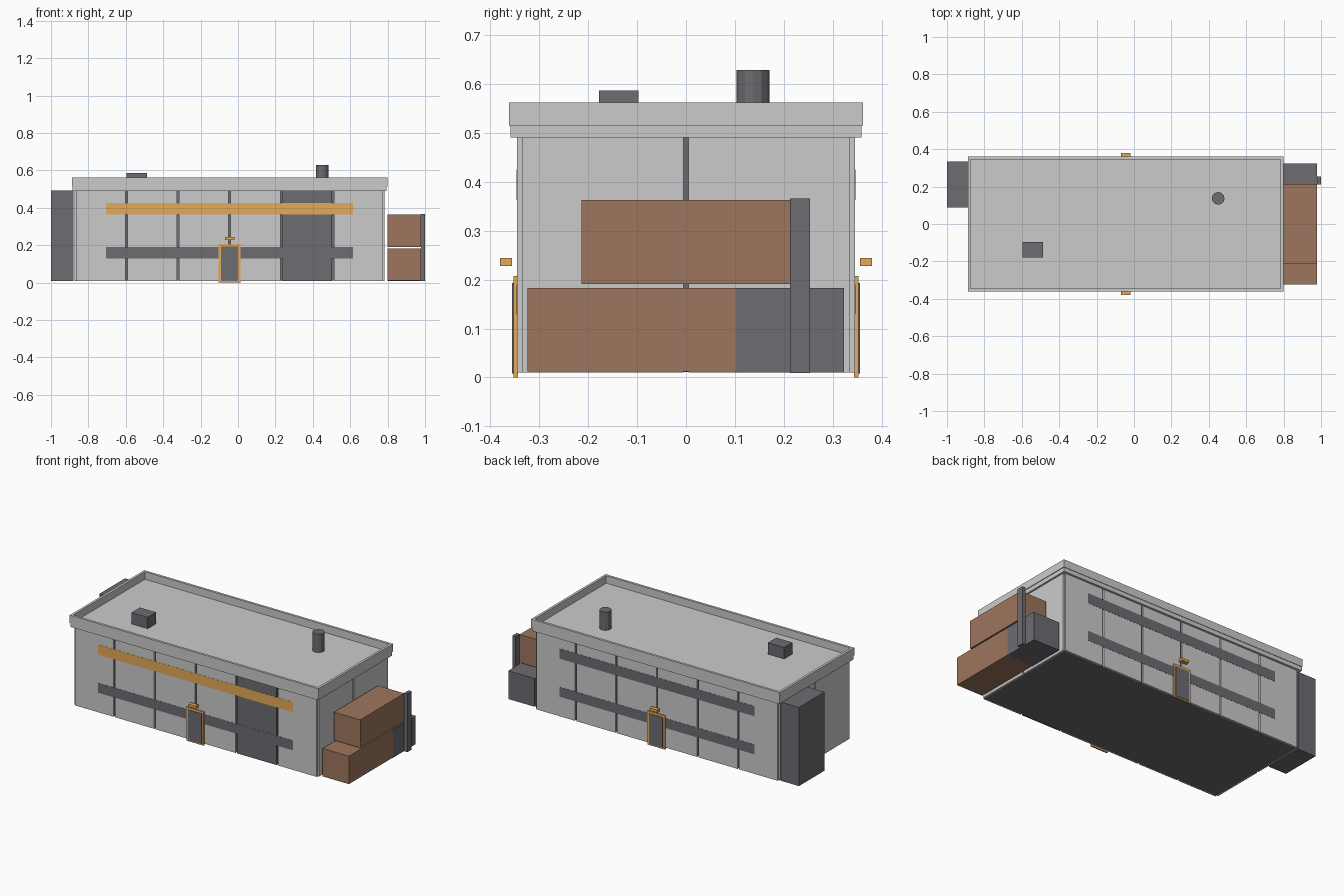
import bpy
import bmesh

if "Cube" in bpy.data.objects:
    bpy.data.objects.remove(bpy.data.objects["Cube"])


def material(name, rgb):
    m = bpy.data.materials.new(name)
    m.diffuse_color = (*rgb, 1)
    m.use_nodes = True
    m.node_tree.nodes["Principled BSDF"].inputs["Base Color"].default_value = m.diffuse_color
    return m


DARK = material("dark_grey", (0.15, 0.15, 0.17))
ORANGE = material("orange", (0.78, 0.40, 0.10))
BROWN = material("brown", (0.34, 0.18, 0.11))


def finish(name, bm, mat):
    bmesh.ops.recalc_face_normals(bm, faces=bm.faces)
    mesh = bpy.data.meshes.new(name)
    bm.to_mesh(mesh)
    bm.free()
    if mat:
        mesh.materials.append(mat)
    ob = bpy.data.objects.new(name, mesh)
    bpy.context.collection.objects.link(ob)
    return ob


def box(name, x, y, z, mat=None):
    """Box from (min, max) ranges on each axis."""
    bm = bmesh.new()
    bmesh.ops.create_cube(bm, size=1)
    for v in bm.verts:
        v.co = [r[0] if c < 0 else r[1] for c, r in zip(v.co, (x, y, z))]
    return finish(name, bm, mat)


def span(side, near, far):
    """Sorted y range on the front (-1) or back (+1) side."""
    return tuple(sorted((side * near, side * far)))


X0, X1, Y = -0.873, 0.783, 0.345     # outer wall faces
Z = (0.01, 0.49)
T, GAP = 0.01, 0.005                 # panel thickness, half seam width
MID = (X0 + X1) / 2

# Dark core that shows through the panel seams
box("wall_core", (X0 + T, X1 - T), (-Y + T, Y - T), (0.011, 0.49), DARK)

# Six wall panels on each long side; one front bay is a dark shutter
bay = (X1 - X0) / 6
for side, label in ((-1, "front"), (1, "back")):
    for i in range(6):
        a = X0 + i * bay + (T if i == 0 else GAP)
        b = X0 + (i + 1) * bay - (T if i == 5 else GAP)
        shutter = side < 0 and i == 4
        box("front_shutter" if shutter else f"{label}_wall_panel_{i + 1}",
            (a, b), span(side, Y - T, Y), Z, DARK if shutter else None)

# Two wall panels on each short side
for x, label in ((X0, "left"), (X1 - T, "right")):
    for i, y in enumerate(((-Y + T, -GAP), (GAP, Y - T))):
        box(f"{label}_wall_panel_{i + 1}", (x, x + T), y, Z)

# Window strips, doors and door lamps on both long sides
DX = -0.045
for side, label in ((-1, "front"), (1, "back")):
    box(f"{label}_lower_window_strip", (-0.706, 0.615), span(side, Y - 0.004, Y + 0.001),
        (0.13, 0.19), DARK)
    box(f"{label}_upper_window_strip", (-0.706, 0.615), span(side, Y - 0.004, Y + 0.001),
        (0.363, 0.425), ORANGE if side < 0 else DARK)
    fy = span(side, 0.343, 0.352)
    box(f"{label}_door_frame_left", (DX - 0.058, DX - 0.046), fy, (0, 0.207), ORANGE)
    box(f"{label}_door_frame_right", (DX + 0.046, DX + 0.058), fy, (0, 0.207), ORANGE)
    box(f"{label}_door_frame_top", (DX - 0.046, DX + 0.046), fy, (0.193, 0.207), ORANGE)
    box(f"{label}_door_sill", (DX - 0.046, DX + 0.046), fy, (0, 0.008), ORANGE)
    box(f"{label}_door", (DX - 0.046, DX + 0.046), span(side, 0.343, 0.355),
        (0.008, 0.193), DARK)
    box(f"{label}_door_lamp", (DX - 0.025, DX + 0.025), span(side, 0.355, 0.38),
        (0.228, 0.244), ORANGE)

# Roof slab with a stepped, hollow parapet above it
box("roof_slab", (-0.884, 0.794), (-0.358, 0.358), (0.49, 0.516))
RX, RY, RZ = (-0.888, 0.798), 0.361, (0.515, 0.562)
W = 0.015
for side, label in ((-1, "front"), (1, "back")):
    box(f"{label}_parapet", RX, span(side, RY - W, RY), RZ)
for x, label in ((RX[0], "left"), (RX[1] - W, "right")):
    box(f"{label}_parapet", (x, x + W), (-RY + W, RY - W), RZ)

# Rooftop vent and pipe
box("roof_vent", (-0.597, -0.487), (-0.178, -0.097), (0.514, 0.586), DARK)
bm = bmesh.new()
bmesh.ops.create_cone(bm, cap_ends=True, segments=12, radius1=0.034, radius2=0.034,
                      depth=0.114)
pipe = finish("roof_pipe", bm, DARK)
pipe.location = (0.45, 0.137, 0.571)

# Cabinet on the left wall
box("left_cabinet", (-1.0, -0.879), (0.087, 0.335), (0.01, 0.492), DARK)

# Tanks, cabinet and post on the right wall
box("lower_tank", (0.80, 0.978), (-0.324, 0.102), (0.012, 0.183), BROWN)
box("lower_cabinet", (0.80, 0.978), (0.102, 0.323), (0.01, 0.183), DARK)
box("upper_tank", (0.80, 0.978), (-0.213, 0.213), (0.191, 0.363), BROWN)
box("right_post", (0.978, 1.0), (0.212, 0.253), (0.009, 0.366), DARK)
